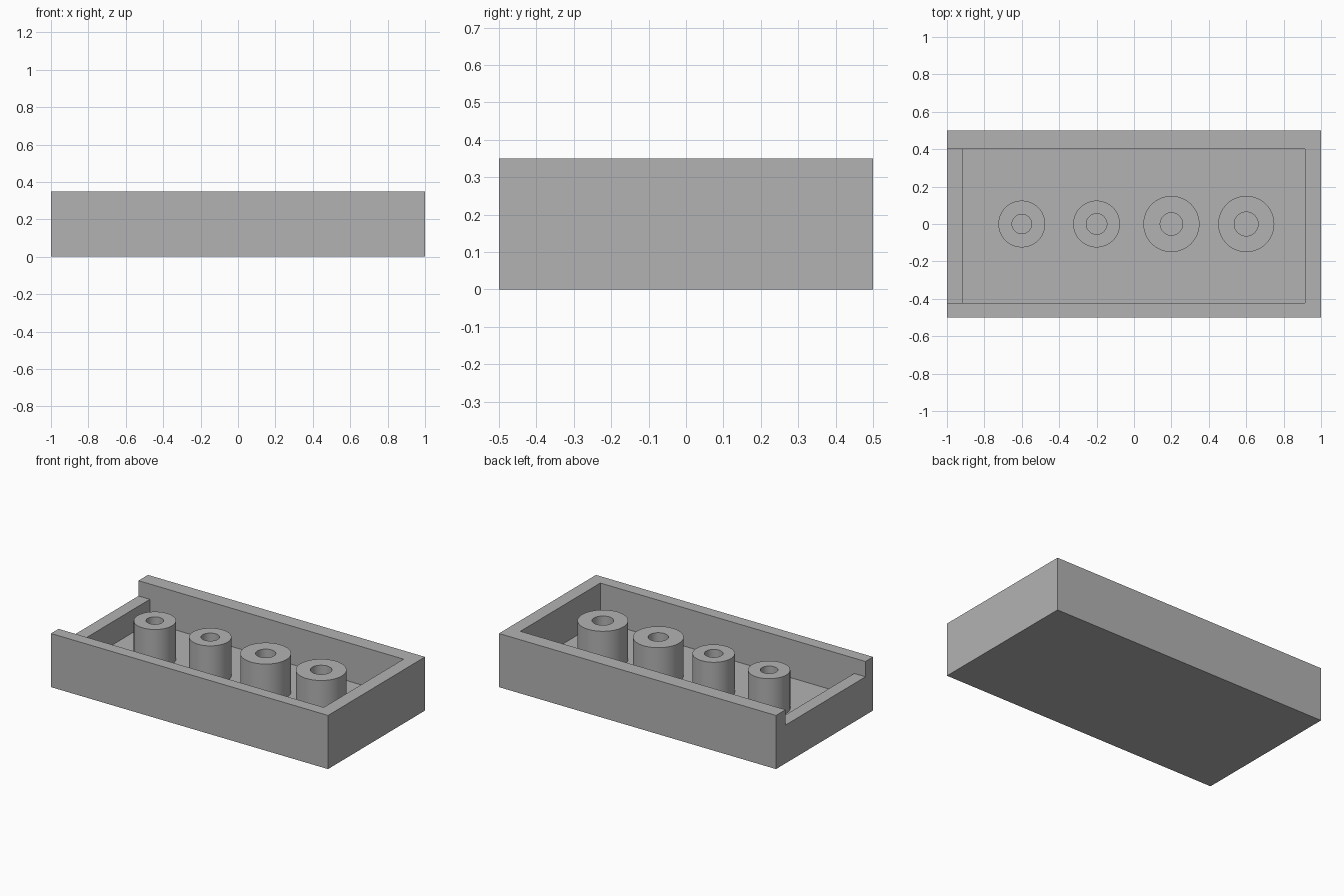
import bpy
import bmesh
import math
from mathutils import Vector

cube = bpy.data.objects.get("Cube")
if cube:
    bpy.data.objects.remove(cube, do_unlink=True)

HEIGHT, FLOOR, LOW_WALL = 0.35, 0.10, 0.25

grey = bpy.data.materials.new("plain grey")
grey.use_nodes = True
colour = (0.45, 0.45, 0.45, 1)
grey.diffuse_color = colour
grey.node_tree.nodes["Principled BSDF"].inputs["Base Color"].default_value = colour


def make_object(name, bm):
    """Turn a bmesh into a grey object in the scene."""
    bmesh.ops.recalc_face_normals(bm, faces=bm.faces)
    mesh = bpy.data.meshes.new(name)
    bm.to_mesh(mesh)
    bm.free()
    mesh.materials.append(grey)
    obj = bpy.data.objects.new(name, mesh)
    bpy.context.collection.objects.link(obj)
    return obj


def prism(name, profile, y0, y1):
    """Extrude an (x, z) profile along y."""
    bm = bmesh.new()
    face = bm.faces.new([bm.verts.new((x, y0, z)) for x, z in profile])
    result = bmesh.ops.extrude_face_region(bm, geom=[face])
    moved = [v for v in result["geom"] if isinstance(v, bmesh.types.BMVert)]
    bmesh.ops.translate(bm, verts=moved, vec=(0, y1 - y0, 0))
    return make_object(name, bm)


def tube(name, x, outer, inner):
    """Spin a wall profile into a hollow post standing on the tray floor."""
    bm = bmesh.new()
    profile = [(outer, FLOOR), (outer, HEIGHT), (inner, HEIGHT), (inner, FLOOR)]
    verts = [bm.verts.new((r, 0, z)) for r, z in profile]
    edges = [bm.edges.new(pair) for pair in zip(verts, verts[1:])]
    bmesh.ops.spin(bm, geom=verts + edges, cent=Vector(), axis=(0, 0, 1),
                   angle=math.tau, steps=64)
    bmesh.ops.remove_doubles(bm, verts=bm.verts, dist=1e-4)
    obj = make_object(name, bm)
    # The open lower end must not flip the outward side
    mesh = obj.data
    top = max(mesh.polygons, key=lambda p: p.center.z)
    if top.normal.z < 0:
        mesh.flip_normals()
    obj.location.x = x
    return obj


# Tray: a block with a cavity that steps up over the low end wall
tray = prism("tray", [(-1, 0), (1, 0), (1, HEIGHT), (-1, HEIGHT)], -0.5, 0.5)
cavity = prism("cavity_cutter",
               [(-1.2, LOW_WALL), (-0.918, LOW_WALL), (-0.918, FLOOR),
                (0.914, FLOOR), (0.914, 0.6), (-1.2, 0.6)], -0.422, 0.402)
cavity.hide_render = True
cut = tray.modifiers.new("cavity", 'BOOLEAN')
cut.operation = 'DIFFERENCE'
cut.solver = 'EXACT'
cut.object = cavity
bpy.context.view_layer.update()
graph = bpy.context.evaluated_depsgraph_get()
carved = bpy.data.meshes.new_from_object(tray.evaluated_get(graph))
tray.modifiers.clear()
tray.data = carved
bpy.data.objects.remove(cavity, do_unlink=True)

# Row of hollow posts
posts = [tube(f"post_{i + 1}", -0.6 + 0.4 * i, outer, inner)
         for i, (outer, inner) in enumerate(
             [(0.125, 0.052), (0.125, 0.055), (0.15, 0.06), (0.15, 0.064)])]

bpy.ops.object.select_all(action='DESELECT')
for post in posts:
    post.select_set(True)
bpy.context.view_layer.objects.active = posts[0]
bpy.ops.object.shade_smooth_by_angle(angle=math.radians(30))
